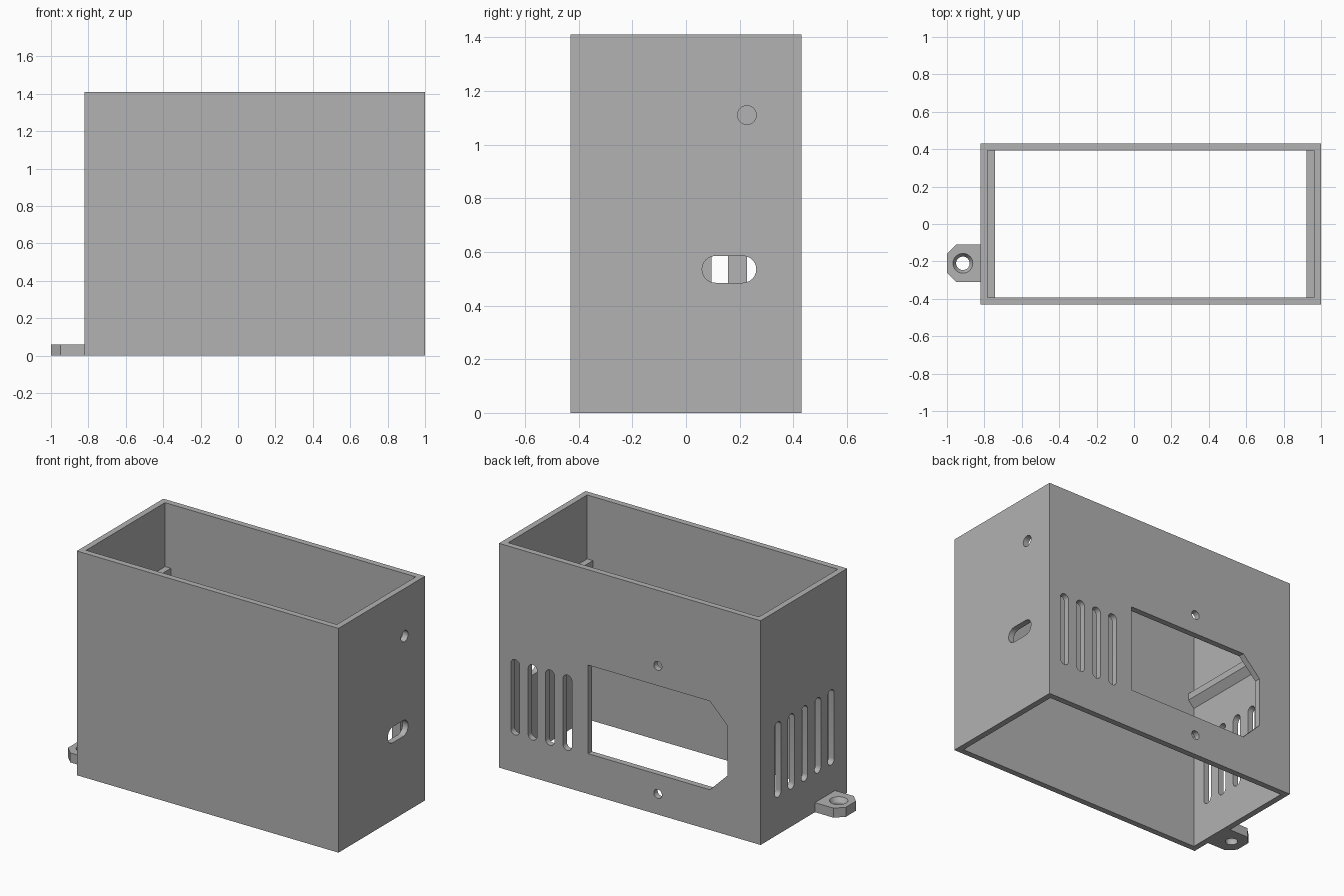
import bpy
import bmesh
from math import pi, cos, sin

if "Cube" in bpy.data.objects:
    bpy.data.objects.remove(bpy.data.objects["Cube"])

GREY = (0.445, 0.445, 0.445, 1)
grey = bpy.data.materials.new("matte grey")
grey.use_nodes = True
grey.diffuse_color = GREY
grey.node_tree.nodes["Principled BSDF"].inputs["Base Color"].default_value = GREY

LEFT, RIGHT, DEPTH, HEIGHT, WALL = 1.0, -0.82, 0.43, 1.41, 0.038
PLACE = {"x": lambda u, v, t: (t, u, v),
         "y": lambda u, v, t: (u, t, v),
         "z": lambda u, v, t: (u, v, t)}


def rect(u0, u1, v0, v1):
    return [(u0, v0), (u1, v0), (u1, v1), (u0, v1)]


def circle(u, v, r, n=32):
    return [(u + r * cos(2 * pi * i / n), v + r * sin(2 * pi * i / n)) for i in range(n)]


def slot(u0, u1, v0, v1, n=12):
    """Rounded slot, long in either direction."""
    r = min(u1 - u0, v1 - v0) / 2
    tall = v1 - v0 > u1 - u0
    ends = [(u1 - r, v1 - r), (u0 + r, v0 + r)]
    start = 0 if tall else -pi / 2
    return [(cu + r * cos(start + k * pi + pi * i / n), cv + r * sin(start + k * pi + pi * i / n))
            for k, (cu, cv) in enumerate(ends) for i in range(n + 1)]


def prism(name, outline, axis, lo, hi, end_outline=None):
    """Extrude an outline along an axis, optionally tapering to a second outline."""
    bm = bmesh.new()
    a = [bm.verts.new(PLACE[axis](u, v, lo)) for u, v in outline]
    b = [bm.verts.new(PLACE[axis](u, v, hi)) for u, v in end_outline or outline]
    bm.faces.new(a)
    bm.faces.new(b)
    n = len(a)
    for i in range(n):
        bm.faces.new((a[i], a[(i + 1) % n], b[(i + 1) % n], b[i]))
    bmesh.ops.recalc_face_normals(bm, faces=bm.faces)
    mesh = bpy.data.meshes.new(name)
    bm.to_mesh(mesh)
    bm.free()
    mesh.materials.append(grey)
    obj = bpy.data.objects.new(name, mesh)
    bpy.context.collection.objects.link(obj)
    return obj


def cut(obj, cutters):
    """Subtract the cutters, bake the result and discard them."""
    for c in cutters:
        c.hide_render = True
        mod = obj.modifiers.new("cut", "BOOLEAN")
        mod.operation, mod.solver, mod.object = "DIFFERENCE", "EXACT", c
    graph = bpy.context.evaluated_depsgraph_get()
    mesh = bpy.data.meshes.new_from_object(obj.evaluated_get(graph))
    obj.modifiers.clear()
    obj.data = mesh
    for c in cutters:
        bpy.data.objects.remove(c)


# Housing open at top and bottom
housing = prism("housing", rect(RIGHT, LEFT, -DEPTH, DEPTH), "z", 0, HEIGHT)
cutters = [prism("cavity", rect(RIGHT + WALL, LEFT - WALL, -DEPTH + WALL, DEPTH - WALL),
                 "z", -0.1, HEIGHT + 0.1)]


def back(outline):
    cutters.append(prism("back_cutter", outline, "y", DEPTH - 0.1, DEPTH + 0.1))


# Chamfered window and its two screw holes
back([(0.38, 0.253), (0.38, 0.81), (-0.467, 0.81), (-0.59, 0.687), (-0.59, 0.375), (-0.467, 0.253)])
for z in (0.13, 0.935):
    back(circle(-0.105, z, 0.028))

# Vents in the back wall and the right wall
for i in range(4):
    x = 0.887 - i * 0.121
    back(slot(x - 0.031, x + 0.031, 0.235, 0.709))
for i in range(5):
    y = 0.258 - i * 0.132
    cutters.append(prism("vent_cutter", slot(y - 0.031, y + 0.031, 0.235, 0.709),
                         "x", RIGHT - 0.1, RIGHT + 0.1))

# Cable hole and switch slot in the left wall
for outline in (circle(0.227, 1.11, 0.035), slot(0.06, 0.262, 0.485, 0.585)):
    cutters.append(prism("left_cutter", outline, "x", LEFT - 0.1, LEFT + 0.1))
cut(housing, cutters)

# Support ledges with sloped undersides
for name, wall, d in (("left_ledge", LEFT - WALL, -1), ("right_ledge", RIGHT + WALL, 1)):
    prism(name, [(wall, 1.008), (wall + d * 0.04, 1.008), (wall + d * 0.04, 0.965), (wall, 0.922)],
          "y", -DEPTH + WALL, DEPTH - WALL)

# Mounting tab with countersunk hole
tab = prism("mounting_tab", [(RIGHT, -0.31), (RIGHT, -0.11), (-0.95, -0.11), (-1, -0.16),
                             (-1, -0.26), (-0.95, -0.31)], "z", 0, 0.06)
cut(tab, [prism("hole_cutter", circle(-0.915, -0.21, 0.036), "z", -0.1, 0.1),
          prism("sink_cutter", circle(-0.915, -0.21, 0.035), "z", 0.03, 0.09,
                circle(-0.915, -0.21, 0.071))])

# Smooth the round edges, keep corners sharp
bpy.ops.object.select_all(action="DESELECT")
for obj in (housing, tab):
    obj.select_set(True)
bpy.context.view_layer.objects.active = housing
bpy.ops.object.shade_smooth_by_angle(angle=pi / 6)
